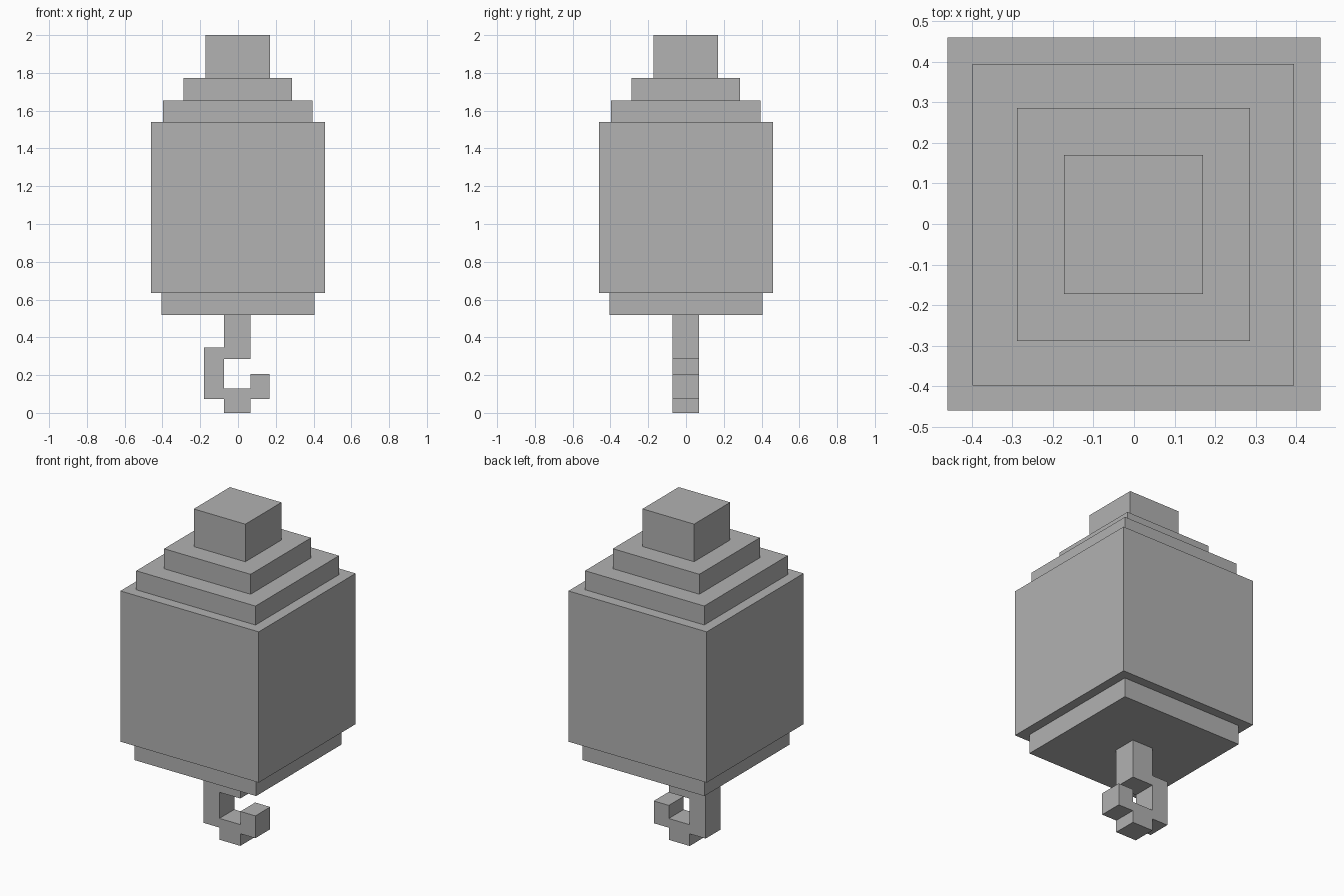
import bpy
import bmesh

cube = bpy.data.objects.get("Cube")
if cube:
    bpy.data.objects.remove(cube, do_unlink=True)

# Single matte grey
grey = bpy.data.materials.new("light_grey")
grey.use_nodes = True
colour = (0.445, 0.445, 0.445, 1)
grey.diffuse_color = colour
grey.node_tree.nodes["Principled BSDF"].inputs["Base Color"].default_value = colour


def add_part(name, bm):
    bmesh.ops.recalc_face_normals(bm, faces=bm.faces)
    mesh = bpy.data.meshes.new(name)
    bm.to_mesh(mesh)
    bm.free()
    mesh.materials.append(grey)
    obj = bpy.data.objects.new(name, mesh)
    bpy.context.collection.objects.link(obj)
    return obj


def add_tier(name, low, high, bottom, top):
    """Square block spanning low..high in x and y."""
    bm = bmesh.new()
    bmesh.ops.create_cube(bm, size=1)
    for v in bm.verts:
        v.co.x = high if v.co.x > 0 else low
        v.co.y = high if v.co.y > 0 else low
        v.co.z = top if v.co.z > 0 else bottom
    return add_part(name, bm)


def add_extrusion(name, outline, front, back):
    """Outline in x and z, extruded along y."""
    bm = bmesh.new()
    face = bm.faces.new([bm.verts.new((x, front, z)) for x, z in outline])
    result = bmesh.ops.extrude_face_region(bm, geom=[face])
    moved = [g for g in result["geom"] if isinstance(g, bmesh.types.BMVert)]
    bmesh.ops.translate(bm, verts=moved, vec=(0, back - front, 0))
    return add_part(name, bm)


# Stepped body
add_tier("base_plate", -0.405, 0.404, 0.517, 0.634)
add_tier("main_body", -0.46, 0.46, 0.634, 1.54)
add_tier("lower_shoulder", -0.398, 0.395, 1.54, 1.654)
add_tier("upper_shoulder", -0.289, 0.286, 1.654, 1.774)
add_tier("top_knob", -0.173, 0.17, 1.774, 2.0)

# Blocky hook hanging beneath the base
left, right = -0.073, 0.066
hook = [
    (left, 0.517), (left, 0.345), (-0.179, 0.345), (-0.179, 0.073),
    (left, 0.073), (left, 0), (right, 0), (right, 0.073),
    (0.166, 0.073), (0.166, 0.207), (right, 0.207), (right, 0.128),
    (left, 0.128), (left, 0.285), (right, 0.285), (right, 0.517),
]
add_extrusion("hook", hook, -0.072, 0.069)
